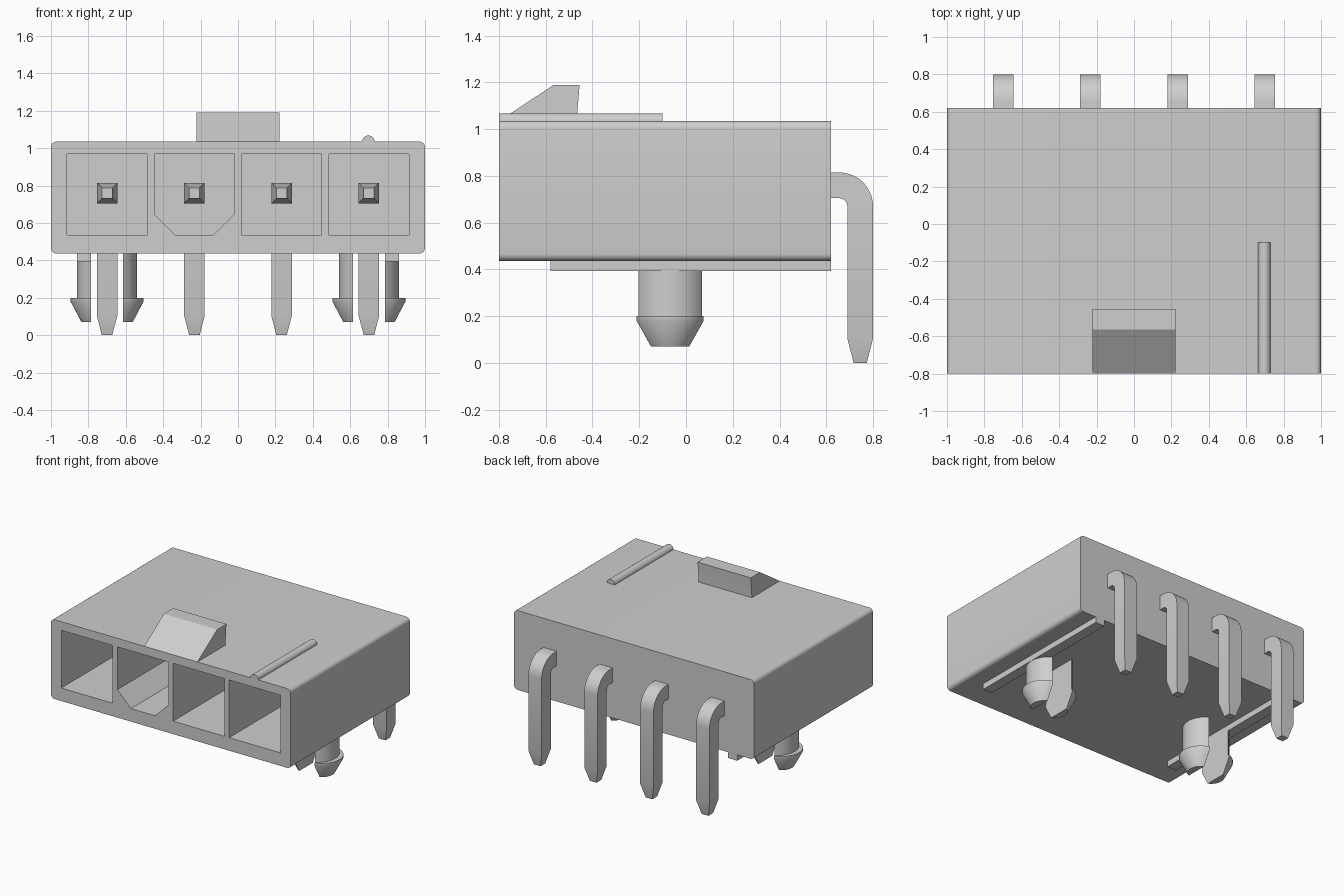
import bpy, bmesh, math

cube = bpy.data.objects.get("Cube")
if cube:
    bpy.data.objects.remove(cube, do_unlink=True)

grey = bpy.data.materials.new("light grey")
grey.use_nodes = True
grey.diffuse_color = (0.62, 0.62, 0.62, 1)
grey.node_tree.nodes["Principled BSDF"].inputs["Base Color"].default_value = (0.62, 0.62, 0.62, 1)


def loft(name, rings, smooth=True):
    """Skin a stack of equal-sized closed rings and cap both ends."""
    bm = bmesh.new()
    vs = [[bm.verts.new(p) for p in ring] for ring in rings]
    n = len(vs[0])
    for a, b in zip(vs, vs[1:]):
        for i in range(n):
            j = (i + 1) % n
            bm.faces.new((a[i], a[j], b[j], b[i]))
    bm.faces.new(vs[0])
    bm.faces.new(vs[-1])
    bmesh.ops.recalc_face_normals(bm, faces=bm.faces)
    me = bpy.data.meshes.new(name)
    bm.to_mesh(me)
    bm.free()
    me.materials.append(grey)
    ob = bpy.data.objects.new(name, me)
    bpy.context.collection.objects.link(ob)
    if smooth:
        shade(ob)
    return ob


def activate(ob):
    bpy.ops.object.select_all(action='DESELECT')
    ob.select_set(True)
    bpy.context.view_layer.objects.active = ob


def shade(ob):
    activate(ob)
    bpy.ops.object.shade_smooth_by_angle(angle=math.radians(30))


def prism_y(name, xz, y0, y1, smooth=True):
    return loft(name, [[(x, y, z) for x, z in xz] for y in (y0, y1)], smooth)


def box(name, x0, x1, y0, y1, z0, z1):
    return prism_y(name, [(x0, z0), (x1, z0), (x1, z1), (x0, z1)], y0, y1)


FRONT, BACK, BOTTOM, TOP = -0.8, 0.62, 0.437, 1.035
PIN_X = [-0.7, -0.233, 0.233, 0.7]

# Housing: rounded long edges, extruded front to back
R = 0.03
outline = []
for cx, cz, start in ((1 - R, TOP - R, 0), (-1 + R, TOP - R, 90),
                      (-1 + R, BOTTOM + R, 180), (1 - R, BOTTOM + R, 270)):
    for k in range(7):
        a = math.radians(start + 15 * k)
        outline.append((cx + R * math.cos(a), cz + R * math.sin(a)))
housing = prism_y("housing", outline, FRONT, BACK, smooth=False)

# Four sockets, the second one keyed with chamfered lower corners
W, Z0, Z1, C = 0.2135, 0.535, 0.97, 0.113
for i, x in enumerate(PIN_X):
    c = C if i == 1 else 0
    pts = [(x - W, Z1), (x - W, Z0 + c), (x + W, Z0 + c), (x + W, Z1)]
    if c:
        pts[2:2] = [(x - W + c, Z0), (x + W - c, Z0)]
    cutter = prism_y("socket_cutter", pts, FRONT - 0.1, 0.35, smooth=False)
    cutter.hide_render = True
    mod = housing.modifiers.new("socket", 'BOOLEAN')
    mod.operation = 'DIFFERENCE'
    mod.solver = 'EXACT'
    mod.object = cutter
    activate(housing)
    bpy.ops.object.modifier_apply(modifier=mod.name)
    bpy.data.objects.remove(cutter, do_unlink=True)
shade(housing)

# Latch ramp on top
latch = [(-0.8, TOP - 0.01), (-0.8, TOP), (-0.565, 1.19), (-0.455, 1.19),
         (-0.468, TOP), (-0.468, TOP - 0.01)]
loft("latch_ramp", [[(x, y, z) for y, z in latch] for x in (-0.222, 0.222)])

# Rounded marker rib on top
rib = [(0.697 + 0.033 * math.cos(math.pi * k / 12),
        TOP + 0.033 * math.sin(math.pi * k / 12)) for k in range(13)]
rib += [(0.664, TOP - 0.01), (0.73, TOP - 0.01)]
prism_y("marker_rib", rib, FRONT, -0.1)

# Contact pins: straight blade, bend behind the housing, leg with tapered tip
BEND_Y, BEND_Z, BEND_R, H = 0.655, 0.67, 0.09, 0.055
path = [(-0.3, 0.76, 90, 0.028), (-0.2, 0.76, 90, H)]
for k in range(11):
    deg = 90 - 9 * k
    a = math.radians(deg)
    path.append((BEND_Y + BEND_R * math.cos(a), BEND_Z + BEND_R * math.sin(a), deg, H))
path += [(0.745, 0.105, 0, H), (0.745, 0.0, 0, 0.028)]
for i, x in enumerate(PIN_X):
    rings = []
    for y, z, deg, h in path:
        ny, nz = h * math.cos(math.radians(deg)), h * math.sin(math.radians(deg))
        rings.append([(x - h, y - ny, z - nz), (x + h, y - ny, z - nz),
                      (x + h, y + ny, z + nz), (x - h, y + ny, z + nz)])
    loft(f"contact_pin_{i + 1}", rings)

# Split snap pegs: (height, centre offset, radius) per section, flat at the slot
SLOT, PEG_Y = 0.085, -0.068
sections = [(BOTTOM + 0.005, 0, 0.16), (0.2, 0, 0.16), (0.2, 0.047, 0.148),
            (0.18, 0.047, 0.148), (0.07, 0.047, 0.09)]
for side, px in (("right", -0.7), ("left", 0.7)):
    for half, s in (("inner", -1), ("outer", 1)):
        d = s if px > 0 else -s
        rings = []
        for z, off, r in sections:
            lim = math.acos((SLOT - off) / r)
            angles = [lim * (k / 10 - 1) for k in range(21)]
            rings.append([(px + d * (off + r * math.cos(a)),
                           PEG_Y + r * math.sin(a), z) for a in angles])
        loft(f"{side}_peg_{half}_half", rings)
    # Standoff rail under the housing
    xs = sorted((math.copysign(0.785, px), math.copysign(0.862, px)))
    box(f"{side}_standoff_rail", xs[0], xs[1], -0.58, BACK, 0.393, BOTTOM + 0.005)
